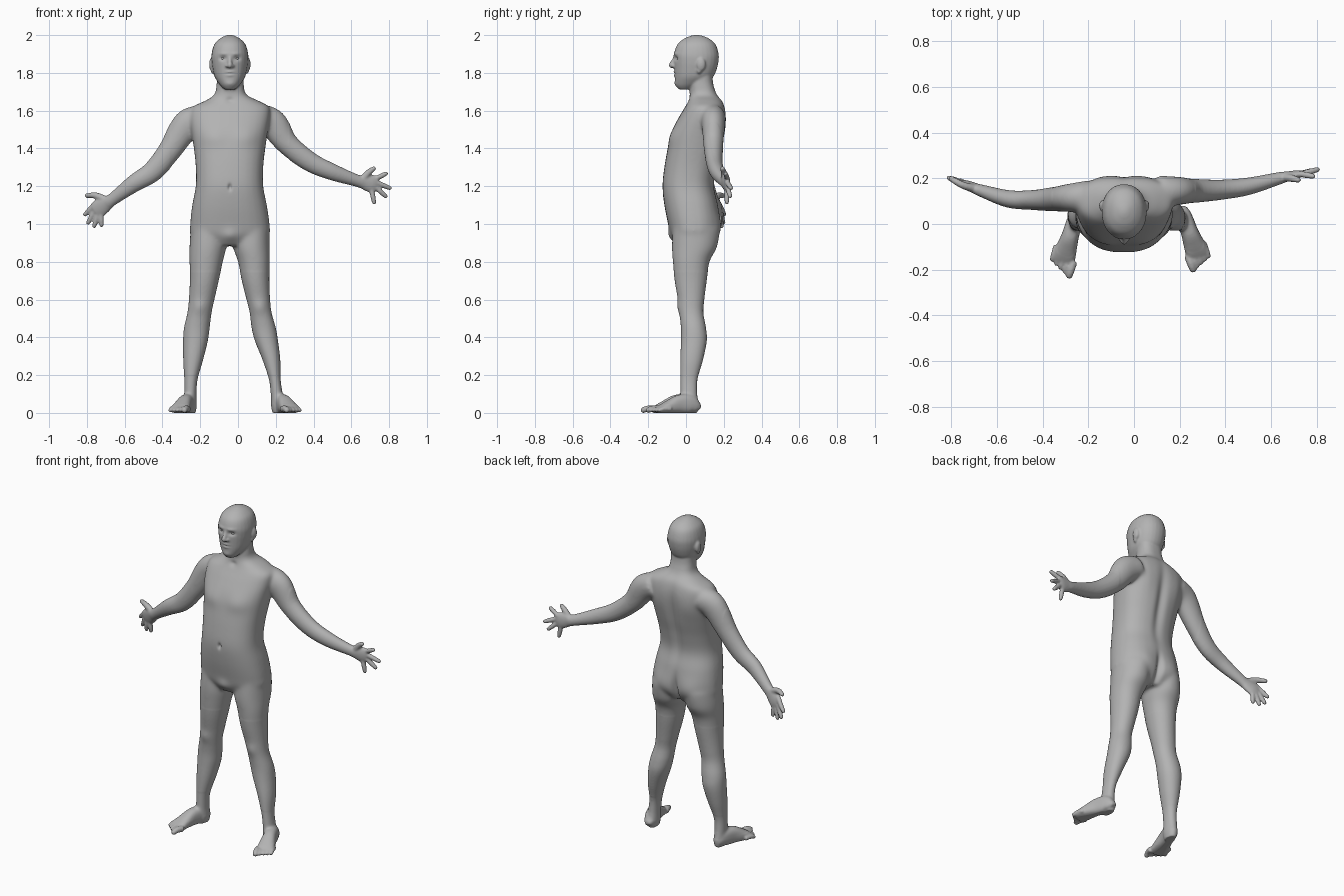
import bpy, bmesh, math
from mathutils import Vector, Matrix

CX = -0.043          # the body's middle line
bm = bmesh.new()     # all overlapping body volumes, fused later

skin_mat = bpy.data.materials.new("grey skin")
skin_mat.diffuse_color = (0.45, 0.45, 0.45, 1)


def spline(rows, n=5):
    """Catmull-Rom interpolation of number rows."""
    out = []
    for i in range(len(rows) - 1):
        quad = (rows[max(i - 1, 0)], rows[i], rows[i + 1], rows[min(i + 2, len(rows) - 1)])
        for k in range(n):
            t = k / n
            out.append([0.5 * (2 * q + (r - p) * t + (2 * p - 5 * q + 4 * r - s) * t * t
                               + (3 * q - p - 3 * r + s) * t ** 3) for p, q, r, s in zip(*quad)])
    return out + [list(rows[-1])]


def oval(c, u, v, power=2.0, n=28):
    """Superellipse ring around c with half axes u and v."""
    f = lambda a: math.copysign(abs(a) ** (2 / power), a)
    return [c + u * f(math.cos(2 * math.pi * k / n)) + v * f(math.sin(2 * math.pi * k / n))
            for k in range(n)]


def skin(rings):
    """Closed surface through a list of rings."""
    loops = [[bm.verts.new(p) for p in ring] for ring in rings]
    n = len(loops[0])
    for a, b in zip(loops, loops[1:]):
        for k in range(n):
            bm.faces.new((a[k], a[(k + 1) % n], b[(k + 1) % n], b[k]))
    bm.faces.new(loops[0][::-1])
    bm.faces.new(loops[-1])


def stack(rows, power):
    """Horizontal slices given as z, x min, x max, y front, y back."""
    skin([oval(Vector(((a + b) / 2, (c + d) / 2, z)), Vector(((b - a) / 2, 0, 0)),
               Vector((0, (d - c) / 2, 0)), power) for z, a, b, c, d in spline(rows)])


def tube(rows, power=2.0):
    """Limb along x, y, z with half width and half thickness, rounded tip."""
    rows = spline(rows)
    pts = [Vector(r[:3]) for r in rows]
    rings = []
    for i, r in enumerate(rows):
        t = (pts[min(i + 1, len(pts) - 1)] - pts[max(i - 1, 0)]).normalized()
        ref = Vector((0, 0, 1)) if abs(t.y) > 0.7 else Vector((0, 1, 0))
        v = (ref - t * ref.dot(t)).normalized()
        u = t.cross(v)
        rings.append(oval(pts[i], u * r[3], v * r[4], power))
    end = min(rows[-1][3:])
    rings.append(oval(pts[-1] + t * end * 0.6, u * r[3] * 0.65, v * r[4] * 0.65, power))
    skin(rings)


def ball(c, r):
    bmesh.ops.create_uvsphere(bm, u_segments=20, v_segments=12, radius=1,
                              matrix=Matrix.Translation(c) @ Matrix.Diagonal((*r, 1)))


# Torso and neck
stack([(0.885, -0.14, 0.05, -0.05, 0.13), (0.94, -0.245, 0.16, -0.08, 0.165),
       (1.0, -0.253, 0.167, -0.095, 0.175), (1.1, -0.243, 0.153, -0.115, 0.17),
       (1.2, -0.224, 0.134, -0.125, 0.15), (1.3, -0.224, 0.134, -0.115, 0.165),
       (1.4, -0.234, 0.145, -0.097, 0.19), (1.5, -0.25, 0.16, -0.07, 0.207),
       (1.57, -0.255, 0.17, -0.035, 0.212), (1.62, -0.24, 0.165, -0.005, 0.205),
       (1.652, -0.175, 0.11, 0.012, 0.192), (1.685, -0.126, 0.045, 0.02, 0.165),
       (1.74, -0.113, 0.03, 0.022, 0.145), (1.8, -0.113, 0.03, 0.03, 0.14)], 2.4)

# Legs: z, y front, y back, then x min and max of each leg
legs = [(0.98, -0.07, 0.16, -0.25, -0.06, -0.025, 0.165),
        (0.88, -0.075, 0.162, -0.257, -0.062, -0.026, 0.168),
        (0.80, -0.07, 0.125, -0.257, -0.08, 0.0, 0.168),
        (0.70, -0.06, 0.11, -0.255, -0.102, 0.02, 0.166),
        (0.60, -0.043, 0.097, -0.26, -0.125, 0.045, 0.17),
        (0.53, -0.035, 0.092, -0.268, -0.14, 0.062, 0.178),
        (0.45, -0.027, 0.106, -0.286, -0.15, 0.072, 0.20),
        (0.38, -0.027, 0.11, -0.291, -0.16, 0.09, 0.212),
        (0.28, -0.03, 0.09, -0.29, -0.185, 0.13, 0.224),
        (0.18, -0.03, 0.062, -0.285, -0.213, 0.163, 0.226),
        (0.10, -0.03, 0.06, -0.285, -0.22, 0.173, 0.236),
        (0.04, -0.03, 0.068, -0.282, -0.218, 0.175, 0.238),
        (0.0, -0.02, 0.06, -0.275, -0.225, 0.182, 0.23)]
for i in (3, 5):
    stack([(r[0], r[i], r[i + 1], r[1], r[2]) for r in legs], 2.1)

# Feet and toes: heel, big toe tip, little toe tip
for heel, big, little in (((-0.248, 0.05), (-0.287, -0.237), (-0.362, -0.165)),
                          ((0.207, 0.065), (0.262, -0.21), (0.33, -0.15))):
    heel, big, little = (Vector((*p, 0)) for p in (heel, big, little))
    along = (big + little) / 2 - heel
    rows = []
    for t, w, h in ((0, 0.018, 0.04), (0.05, 0.03, 0.065), (0.18, 0.036, 0.1), (0.4, 0.038, 0.1),
                    (0.6, 0.045, 0.075), (0.78, 0.051, 0.048), (0.86, 0.047, 0.034)):
        p = heel + along * t
        rows.append((p.x, p.y, h / 2 - 0.003, w, h / 2))
    tube(rows, 2.5)
    d = along.normalized()
    for k in range(5):
        s = 1.4 if k == 0 else 1.0
        tip = big.lerp(little, k / 4)
        tube([(*(tip - d * back).xy, z, r * s, r * s) for back, z, r in
              ((0.075, 0.02, 0.013), (0.035, 0.022, 0.012), (0.008, 0.013, 0.0105))])

# Arms with palms
tube([(-0.20, 0.12, 1.56, 0.068, 0.07), (-0.272, 0.115, 1.525, 0.078, 0.063),
      (-0.36, 0.108, 1.39, 0.062, 0.052), (-0.45, 0.105, 1.28, 0.055, 0.043),
      (-0.55, 0.11, 1.215, 0.046, 0.038), (-0.665, 0.145, 1.13, 0.033, 0.027),
      (-0.70, 0.158, 1.108, 0.042, 0.022), (-0.735, 0.172, 1.083, 0.048, 0.019),
      (-0.755, 0.178, 1.068, 0.043, 0.015)])
tube([(0.11, 0.14, 1.57, 0.068, 0.07), (0.185, 0.145, 1.53, 0.078, 0.063),
      (0.26, 0.145, 1.425, 0.06, 0.053), (0.38, 0.15, 1.33, 0.052, 0.044),
      (0.50, 0.165, 1.275, 0.044, 0.038), (0.635, 0.20, 1.228, 0.032, 0.027),
      (0.67, 0.208, 1.222, 0.042, 0.022), (0.71, 0.216, 1.213, 0.048, 0.019),
      (0.73, 0.22, 1.208, 0.043, 0.015)])

# Fingers: base, tip
for base, tip in (((-0.763, 0.178, 1.10), (-0.815, 0.205, 1.045)),
                  ((-0.755, 0.178, 1.078), (-0.797, 0.2, 1.0)),
                  ((-0.742, 0.177, 1.06), (-0.763, 0.19, 0.982)),
                  ((-0.725, 0.174, 1.046), (-0.722, 0.18, 0.988)),
                  ((0.735, 0.218, 1.243), (0.79, 0.208, 1.27)),
                  ((0.738, 0.22, 1.218), (0.81, 0.24, 1.187)),
                  ((0.73, 0.22, 1.194), (0.787, 0.235, 1.142)),
                  ((0.708, 0.216, 1.176), (0.722, 0.216, 1.107))):
    base, tip = Vector(base), Vector(tip)
    tube([(*base.lerp(tip, t), r, r) for t, r in ((-0.3, 0.013), (0.5, 0.0135), (0.95, 0.011))])

# Thumbs
tube([(-0.685, 0.152, 1.12, 0.02, 0.018), (-0.75, 0.17, 1.15, 0.017, 0.016),
      (-0.803, 0.2, 1.15, 0.012, 0.012)])
tube([(0.655, 0.203, 1.23, 0.02, 0.018), (0.69, 0.2, 1.272, 0.017, 0.016),
      (0.722, 0.192, 1.295, 0.012, 0.012)])

# Head: z, half width, y front, y back
stack([(z, CX - w, CX + w, a, b) for z, w, a, b in
       ((1.712, 0.028, -0.038, 0.03), (1.73, 0.047, -0.052, 0.07), (1.75, 0.063, -0.058, 0.11),
        (1.78, 0.081, -0.06, 0.145), (1.82, 0.091, -0.062, 0.163), (1.86, 0.097, -0.064, 0.172),
        (1.90, 0.097, -0.064, 0.173), (1.95, 0.083, -0.046, 0.157), (1.98, 0.055, -0.012, 0.125),
        (1.995, 0.028, 0.022, 0.09), (2.001, 0.01, 0.045, 0.066))], 2.15)

# Nose, nostrils and ears
tube([(CX, -0.057, 1.89, 0.009, 0.009), (CX, -0.066, 1.865, 0.01, 0.011),
      (CX, -0.077, 1.842, 0.013, 0.014), (CX, -0.073, 1.834, 0.012, 0.012)])
for s in (-1, 1):
    ball((CX + s * 0.014, -0.066, 1.837), (0.01, 0.013, 0.009))
    ball((CX + s * 0.096, 0.08, 1.845), (0.014, 0.024, 0.036))
    ball((CX + s * 0.09, 0.07, 1.815), (0.012, 0.014, 0.02))

bmesh.ops.recalc_face_normals(bm, faces=bm.faces)
mesh = bpy.data.meshes.new("body")
bm.to_mesh(mesh)
bm.free()
body = bpy.data.objects.new("body", mesh)
bpy.context.collection.objects.link(body)

# Fuse the volumes into one skin
remesh = body.modifiers.new("fuse", 'REMESH')
remesh.mode = 'VOXEL'
remesh.voxel_size = 0.0055
graph = bpy.context.evaluated_depsgraph_get()
fused = bpy.data.meshes.new_from_object(body.evaluated_get(graph))
body.modifiers.clear()
body.data = fused

# Blend the joints: lightly everywhere, strongly on the trunk and ankles
bm = bmesh.new()
bm.from_mesh(fused)
trunk = [v for v in bm.verts if -0.36 < v.co.x < 0.27 and 0.75 < v.co.z < 1.71]
ankles = [v for v in bm.verts if 0.05 < v.co.z < 0.2]
for verts, times in ((bm.verts[:], 3), (trunk, 25), (ankles, 10)):
    for _ in range(times):
        bmesh.ops.smooth_vert(bm, verts=verts, factor=0.5, use_axis_x=True,
                              use_axis_y=True, use_axis_z=True)
bm.normal_update()

# Sculpted detail: side offset, z, x size, z size, outward amount, -1 front or 1 back
details = [(0.036, 1.877, 0.019, 0.012, -0.012, -1), (0.034, 1.902, 0.024, 0.008, 0.004, -1),
           (0, 1.805, 0.02, 0.005, 0.005, -1), (0, 1.787, 0.017, 0.006, 0.005, -1),
           (0, 1.796, 0.024, 0.004, -0.003, -1), (0, 1.742, 0.025, 0.014, 0.004, -1),
           (0, 1.655, 0.02, 0.015, -0.007, -1), (0.09, 1.46, 0.07, 0.05, 0.01, -1),
           (0, 1.195, 0.009, 0.016, -0.014, -1), (0, 0.935, 0.04, 0.035, 0.012, -1),
           (0.16, 0.56, 0.035, 0.035, 0.007, -1), (0, 1.38, 0.028, 0.2, -0.016, 1),
           (0, 0.96, 0.02, 0.08, -0.025, 1), (0.1, 0.98, 0.075, 0.08, 0.018, 1),
           (0.11, 1.5, 0.06, 0.08, 0.007, 1)]
spots = [(CX + s * d[0], *d[1:]) for d in details for s in ((-1, 1) if d[0] else (1,))]
for v in bm.verts:
    for x, z, rx, rz, out, side in spots:
        if v.normal.y * side > 0.15 and abs(v.co.z - z) < 3 * rz:
            v.co.y += side * out * math.exp(-((v.co.x - x) / rx) ** 2 - ((v.co.z - z) / rz) ** 2)
    v.co.z = max(v.co.z, 0)
for f in bm.faces:
    f.smooth = True
bm.to_mesh(fused)
bm.free()
fused.materials.clear()
fused.materials.append(skin_mat)

# Eyes
for name, s in (("right_eye", -1), ("left_eye", 1)):
    bm = bmesh.new()
    ball((CX + s * 0.036, -0.037, 1.877), (0.015, 0.012, 0.009))
    for f in bm.faces:
        f.smooth = True
    eye = bpy.data.meshes.new(name)
    bm.to_mesh(eye)
    bm.free()
    eye.materials.append(skin_mat)
    bpy.context.collection.objects.link(bpy.data.objects.new(name, eye))
